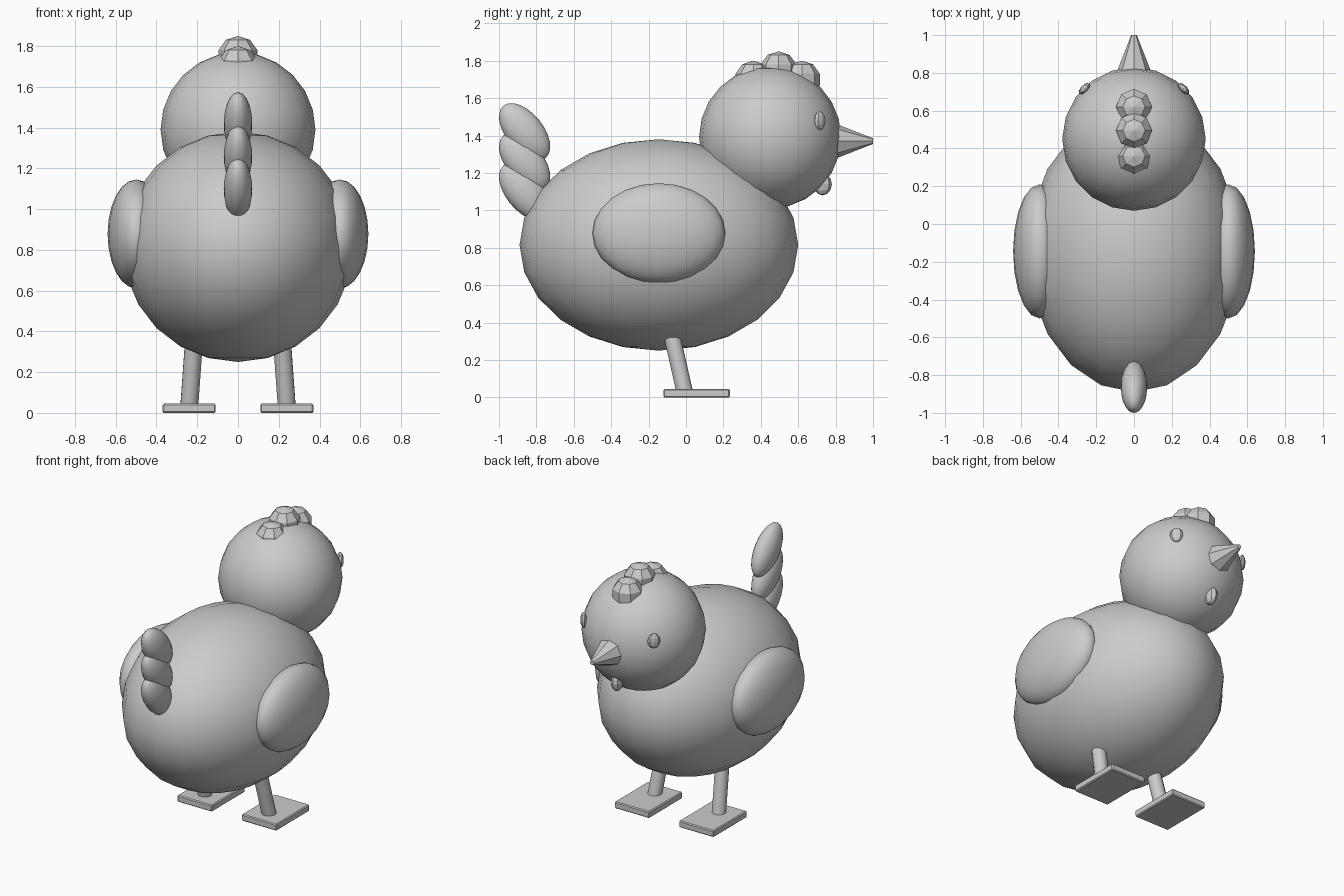
import bpy
from math import radians
from mathutils import Vector

cube = bpy.data.objects.get("Cube")
if cube:
    bpy.data.objects.remove(cube, do_unlink=True)

# One plain grey for the whole bird
grey = bpy.data.materials.new("plain grey")
grey.use_nodes = True
COLOUR = (0.6, 0.6, 0.6, 1)
grey.diffuse_color = COLOUR
grey.node_tree.nodes["Principled BSDF"].inputs["Base Color"].default_value = COLOUR


def finish(name, smooth):
    ob = bpy.context.object
    ob.name = name
    ob.data.materials.append(grey)
    if smooth:
        bpy.ops.object.shade_smooth_by_angle(angle=radians(40))
    else:
        bpy.ops.object.shade_flat()
    return ob


def ellipsoid(name, centre, radii, segments=20, rings=12, turn=(0, 0, 0), smooth=True):
    bpy.ops.mesh.primitive_uv_sphere_add(segments=segments, ring_count=rings, radius=1,
                                         location=centre, rotation=[radians(a) for a in turn])
    bpy.context.object.scale = radii
    return finish(name, smooth)


def tube(name, start, end, r_start, r_end, sides, smooth):
    start, end = Vector(start), Vector(end)
    axis = end - start
    bpy.ops.mesh.primitive_cone_add(vertices=sides, radius1=r_start, radius2=r_end,
                                    depth=axis.length, location=(start + end) / 2,
                                    rotation=axis.to_track_quat("Z", "Y").to_euler())
    return finish(name, smooth)


# Body and head
ellipsoid("body", (0, -0.145, 0.815), (0.565, 0.745, 0.565))
ellipsoid("head", (0, 0.45, 1.39), (0.38, 0.38, 0.38))

# Stacked tail feathers, leaning back
for i, z in enumerate((1.1, 1.26, 1.42)):
    ellipsoid(f"tail_feather_{i + 1}", (0, -0.863, z), (0.07, 0.1, 0.18), turn=(39, 0, 0))

# Faceted comb
for name, y, z in (("back", 0.36, 1.7), ("middle", 0.495, 1.75), ("front", 0.62, 1.7)):
    ellipsoid(f"comb_{name}", (0, y, z), (0.1, 0.1, 0.1), 8, 5, smooth=False)

# Beak and wattle
tube("beak", (0, 0.77, 1.37), (0, 1, 1.37), 0.105, 0.015, 8, False)
ellipsoid("wattle", (0, 0.73, 1.14), (0.035, 0.05, 0.06), 8, 6, smooth=False)

# Paired parts
for side, s in (("left", -1), ("right", 1)):
    ellipsoid(f"{side}_wing", (s * 0.5, -0.145, 0.878), (0.14, 0.355, 0.267))
    ellipsoid(f"{side}_eye", (s * 0.262, 0.716, 1.48), (0.04, 0.02, 0.05), 8, 6,
              turn=(0, 0, -45 * s), smooth=False)
    tube(f"{side}_leg", (s * 0.24, -0.005, 0.02), (s * 0.21, -0.1, 0.44), 0.045, 0.045, 12, True)
    bpy.ops.mesh.primitive_cube_add(size=1, location=(s * 0.24, 0.057, 0.0225))
    foot = bpy.context.object
    foot.scale = (0.26, 0.355, 0.045)
    bpy.ops.object.transform_apply(location=False, rotation=False, scale=True)
    bevel = foot.modifiers.new("soft_edges", "BEVEL")
    bevel.width = 0.006
    bevel.segments = 1
    finish(f"{side}_foot", False)
